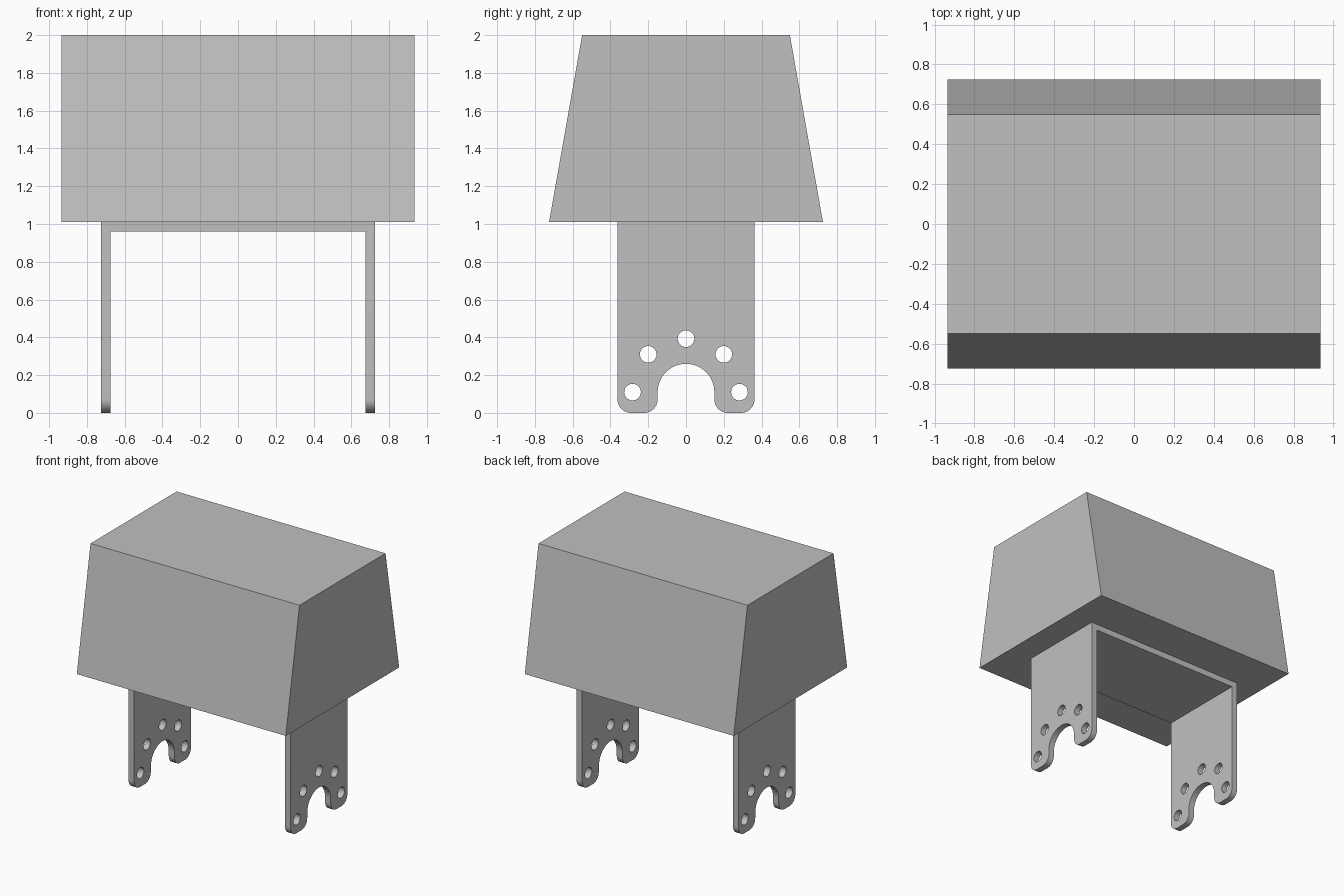
import bpy, bmesh
from math import pi, sin, cos, radians
from mathutils import Matrix

cube = bpy.data.objects.get("Cube")
if cube:
    bpy.data.objects.remove(cube, do_unlink=True)

GREY = (0.53, 0.53, 0.53, 1)
grey = bpy.data.materials.new("plain grey")
grey.use_nodes = True
grey.diffuse_color = GREY
grey.node_tree.nodes["Principled BSDF"].inputs["Base Color"].default_value = GREY


def arc(cx, cy, r, start, end, steps=12):
    """Points on an arc, angles in degrees."""
    angles = [radians(start + (end - start) * i / steps) for i in range(steps + 1)]
    return [(cx + r * cos(a), cy + r * sin(a)) for a in angles]


def prism(name, profile, to_3d, half):
    """Extrude a flat profile between -half and +half."""
    bm = bmesh.new()
    face = bm.faces.new([bm.verts.new(to_3d(a, b, -half)) for a, b in profile])
    new = bmesh.ops.extrude_face_region(bm, geom=[face])["geom"]
    offset = to_3d(0, 0, 2 * half)
    bmesh.ops.translate(bm, vec=offset, verts=[v for v in new if isinstance(v, bmesh.types.BMVert)])
    bmesh.ops.recalc_face_normals(bm, faces=bm.faces)
    mesh = bpy.data.meshes.new(name)
    bm.to_mesh(mesh)
    bm.free()
    mesh.materials.append(grey)
    obj = bpy.data.objects.new(name, mesh)
    bpy.context.collection.objects.link(obj)
    return obj


def along_x(y, z, d):
    return (d, y, z)


def along_y(x, z, d):
    return (x, d, z)


def boolean(obj, cutter, operation):
    cutter.hide_render = True
    mod = obj.modifiers.new("cut", "BOOLEAN")
    mod.object, mod.operation, mod.solver = cutter, operation, "EXACT"
    bpy.context.view_layer.objects.active = obj
    bpy.ops.object.modifier_apply(modifier=mod.name)
    bpy.data.objects.remove(cutter, do_unlink=True)


# Tapered housing
base = 1.01
prism("housing", [(-0.725, base), (0.725, base), (0.55, 2), (-0.55, 2)], along_x, 0.935)

# U-shaped bracket, sheet thickness 0.05
outer, inner = 0.725, 0.675
bracket = prism("mounting_bracket",
                [(-outer, -0.1), (-outer, base), (outer, base), (outer, -0.1),
                 (inner, -0.1), (inner, 0.96), (-inner, 0.96), (-inner, -0.1)],
                along_y, 0.5)

# Side outline: rounded feet either side of an arched slot
width, slot, arch_z, foot = 0.363, 0.15, 0.11, 0.072
half_outline = (arc(0, arch_z, slot, 90, 0, 16)
                + arc(slot + foot, foot, foot, 180, 270)
                + arc(width - foot, foot, foot, 270, 360)
                + [(width, 1.2)])
mirrored = [(-y, z) for y, z in reversed(half_outline[1:])]
boolean(bracket, prism("outline_cutter", half_outline + mirrored, along_x, 1), "INTERSECT")

# Five bolt holes on an arc around the slot
for i in range(5):
    a = i * pi / 4
    hole = arc(0.283 * cos(a), arch_z + 0.283 * sin(a), 0.044, 0, 360, 32)[:-1]
    boolean(bracket, prism("hole_cutter", hole, along_x, 1), "DIFFERENCE")

bpy.ops.object.select_all(action="DESELECT")
bracket.select_set(True)
bpy.context.view_layer.objects.active = bracket
bpy.ops.object.shade_smooth_by_angle(angle=radians(30))
